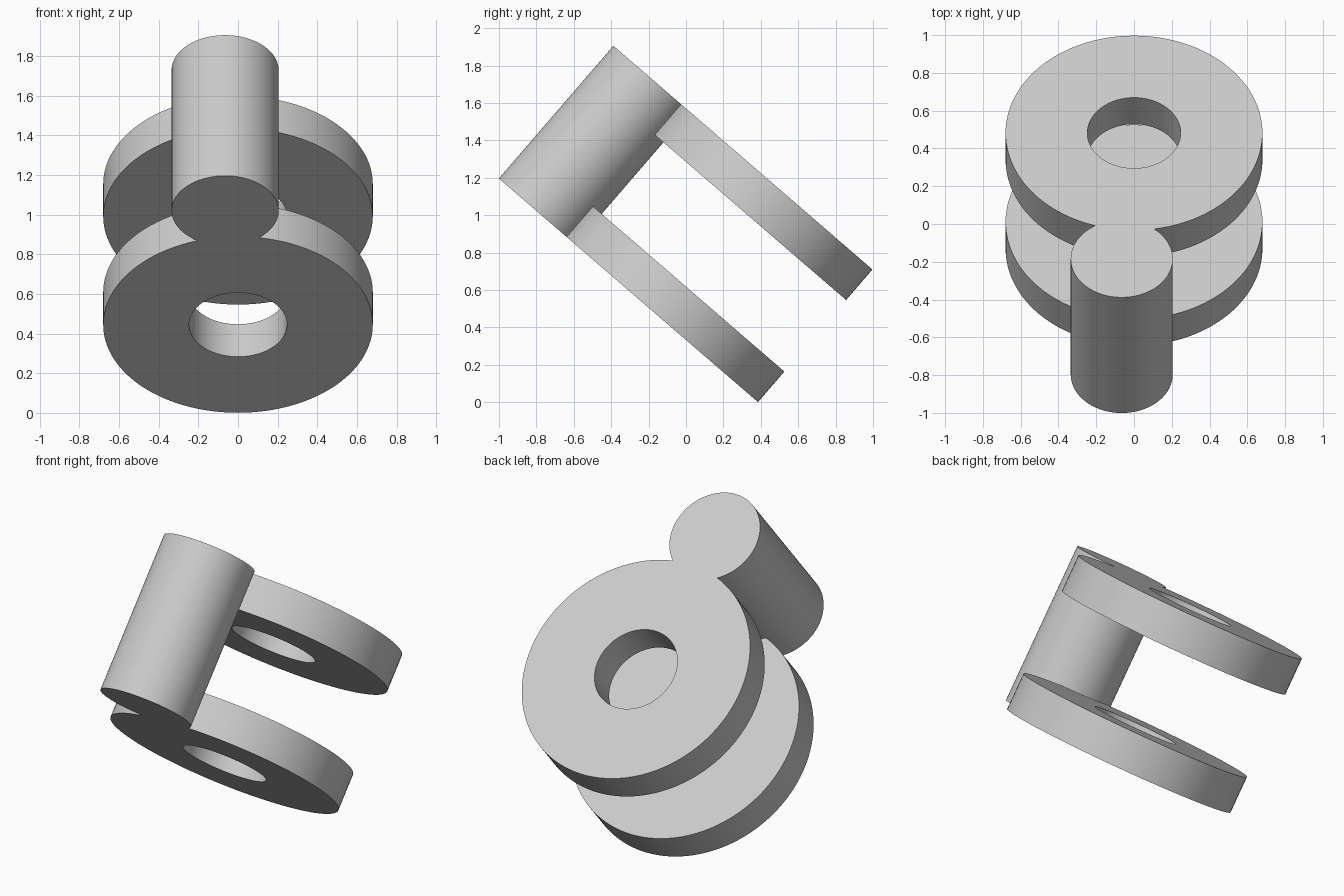
import bpy
import math
from mathutils import Matrix, Vector

if "Cube" in bpy.data.objects:
    bpy.data.objects.remove(bpy.data.objects["Cube"], do_unlink=True)

TILT = math.radians(-40.8)
LENGTH = 0.937      # pin length, also overall depth across both rings
THICK = 0.216       # ring thickness
FRAME = Matrix.Translation((0, -0.13, 0.445)) @ Matrix.Rotation(TILT, 4, "X")

grey = bpy.data.materials.new("light grey")
grey.use_nodes = True
colour = (0.6, 0.6, 0.6, 1)
grey.diffuse_color = colour
grey.node_tree.nodes["Principled BSDF"].inputs["Base Color"].default_value = colour


def cylinder(name, radius, z0, z1, x=0, y=0):
    """Cylinder along the tilted axis, from z0 to z1 in the tilted frame."""
    bpy.ops.mesh.primitive_cylinder_add(vertices=128, radius=radius, depth=z1 - z0)
    obj = bpy.context.object
    obj.name = name
    obj.matrix_world = FRAME @ Matrix.Translation(Vector((x, y, (z0 + z1) / 2)))
    obj.data.materials.append(grey)
    return obj


def combine(target, other, operation):
    mod = target.modifiers.new(operation.lower(), "BOOLEAN")
    mod.operation = operation
    mod.solver = "EXACT"
    mod.object = other
    bpy.context.view_layer.update()
    bpy.ops.object.select_all(action="DESELECT")
    target.select_set(True)
    bpy.context.view_layer.objects.active = target
    bpy.ops.object.modifier_apply(modifier=mod.name)
    bpy.data.objects.remove(other, do_unlink=True)


# Pin, flush with the outer faces of both rings
bracket = cylinder("pin_with_rings", 0.27, 0, LENGTH, -0.065, -0.88)

# Two parallel rings, each pierced by a round hole and fused to the pin
for name, z in (("lower_ring", 0), ("upper_ring", LENGTH - THICK)):
    ring = cylinder(name, 0.68, z, z + THICK)
    hole = cylinder("hole_cutter", 0.247, z - 0.1, z + THICK + 0.1)
    combine(ring, hole, "DIFFERENCE")
    combine(bracket, ring, "UNION")

bpy.ops.object.shade_smooth_by_angle(angle=math.radians(30))
